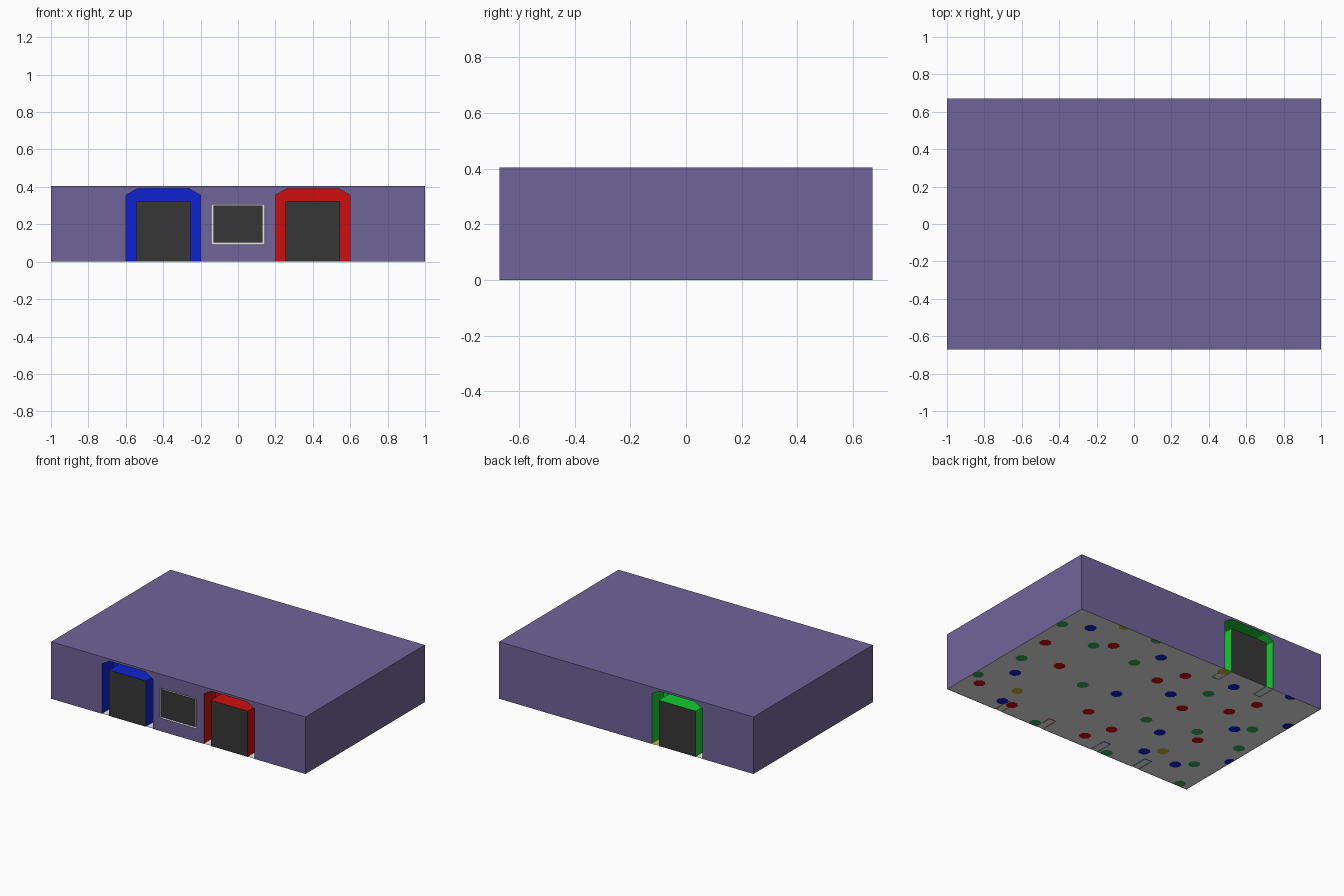
import bpy, math

if "Cube" in bpy.data.objects:
    bpy.data.objects.remove(bpy.data.objects["Cube"])

HX, HY, H = 1.0, 0.67, 0.405      # half width, half depth, height
DEPTH = 0.13                      # how far door frames reach into the room


def mat(name, rgb):
    m = bpy.data.materials.new(name)
    m.diffuse_color = (*rgb, 1)
    m.use_nodes = True
    m.node_tree.nodes["Principled BSDF"].inputs["Base Color"].default_value = m.diffuse_color
    return m


PURPLE = mat("purple wall", (0.16, 0.127, 0.32))
RED = mat("red", (0.62, 0.004, 0.004))
BLUE = mat("blue", (0.004, 0.016, 0.64))
GREEN = mat("green", (0.007, 0.60, 0.03))
MINT = mat("dot green", (0.03, 0.42, 0.10))
YELLOW = mat("dot yellow", (0.55, 0.47, 0.03))
WHITE = mat("white", (0.78, 0.78, 0.78))
DARK = mat("dark opening", (0.037, 0.037, 0.037))


def make(name, verts, faces, material):
    me = bpy.data.meshes.new(name)
    me.from_pydata(verts, [], faces)
    me.materials.append(material)
    ob = bpy.data.objects.new(name, me)
    bpy.context.collection.objects.link(ob)
    return ob


def upright(name, pts, y, material):
    """One flat upright polygon from x, z points."""
    return make(name, [(x, y, z) for x, z in pts], [list(range(len(pts)))], material)


def hollow_frame(name, outer, inner, y0, y1, material, closed=False):
    """Frame open towards the outside: outer side, inner ring, inner side."""
    n = len(outer)
    rows = [(outer, y0), (outer, y1), (inner, y1), (inner, y0)]
    verts = [(x, y, z) for pts, y in rows for x, z in pts]
    faces = []
    for r in range(3):
        for i in range(n if closed else n - 1):
            j = (i + 1) % n
            faces.append((r * n + i, r * n + j, (r + 1) * n + j, (r + 1) * n + i))
    return make(name, verts, faces, material)


# Door outlines, around x = 0
ARCH = [(-.2, 0), (-.2, .355), (-.14, .39), (.14, .39), (.2, .355), (.2, 0)]
HOLE = [(-.145, 0), (-.145, .325), (-.14, .325), (.14, .325), (.145, .325), (.145, 0)]


def shift(pts, dx):
    return [(x + dx, z) for x, z in pts]


def rect(x, z0, z1):
    return [(-x, z0), (x, z0), (x, z1), (-x, z1)]


# Front wall in two mirrored halves, notched for a door and half the window
half = ([(0, 0)] + shift(ARCH, .4) + [(HX, 0), (HX, H), (0, H), (0, .305),
        (.143, .305), (.143, .093), (0, .093)])
upright("front_wall_right", half, -HY, PURPLE)
upright("front_wall_left", [(-x, z) for x, z in reversed(half)], -HY, PURPLE)

# Back wall with one door notch
back = [(-HX, 0)] + shift(ARCH, -.4) + [(HX, 0), (HX, H), (-HX, H)]
upright("back_wall", back[::-1], HY, PURPLE)

# Side walls and ceiling
for name, s in (("right_wall", 1), ("left_wall", -1)):
    make(name, [(s * HX, -s * HY, 0), (s * HX, s * HY, 0), (s * HX, s * HY, H), (s * HX, -s * HY, H)],
         [(0, 1, 2, 3)], PURPLE)
make("ceiling", [(-HX, -HY, H), (HX, -HY, H), (HX, HY, H), (-HX, HY, H)], [(0, 1, 2, 3)], PURPLE)

# Doors: hollow frame reaching inward and a dark panel in the wall plane
for name, x, side, m in (("blue_door", -.4, -1, BLUE), ("red_door", .4, -1, RED),
                         ("green_door", -.4, 1, GREEN)):
    hollow_frame(name + "_frame", shift(ARCH, x), shift(HOLE, x),
                 side * HY, side * (HY - DEPTH), m)
    panel = shift([HOLE[0], HOLE[5], HOLE[4], HOLE[1]], x)
    upright(name + "_panel", panel if side < 0 else panel[::-1], side * HY, DARK)

# Window
hollow_frame("window_frame", rect(.143, .093, .305), rect(.132, .103, .3),
             -HY, -HY + .03, WHITE, closed=True)
upright("window_panel", rect(.132, .103, .3), -HY, DARK)

# Floor
FZ = .002
make("floor", [(-HX, -HY, FZ), (HX, -HY, FZ), (HX, HY, FZ), (-HX, HY, FZ)], [(0, 1, 2, 3)], WHITE)

# Coloured floor dots, trimmed at the floor edges
DOTS = {
    "green": (MINT, [(.97, .44), (.64, .36), (.89, -.06), (.97, -.40), (.30, .36), (.37, -.07),
                     (-.32, .36), (-.23, -.15), (-.58, -.06), (-.83, .19), (-.92, -.05),
                     (-.83, -.39), (-.31, -.64), (.29, -.64), (-.92, -.64), (.37, .67)]),
    "blue": (BLUE, [(.80, .52), (.80, -.23), (.21, .52), (-.14, .20), (.13, -.02), (-.39, .53),
                    (-.74, .12), (-.40, -.22), (-.48, -.47), (-.74, -.47), (-.99, -.22),
                    (-.98, .37), (-.75, .67), (.63, -.56)]),
    "red": (RED, [(.90, .19), (.54, .44), (.64, .02), (-.06, .44), (.04, .28), (.89, -.48),
                  (.55, -.56), (-.31, .11), (.12, -.31), (-.57, .27), (-.65, .45),
                  (-.06, -.56), (-.14, -.39), (-.65, -.14)]),
    "yellow": (YELLOW, [(.64, -.40), (-.57, -.39), (.64, .67), (-.21, .64)]),
}
N, R = 8, .04
for colour, (m, centres) in DOTS.items():
    verts, faces = [], []
    for cx, cy in centres:
        for z in (0, 2 * FZ):         # a face under and over the floor
            b = len(verts)
            for k in range(N):
                a = 2 * math.pi * (k + .5) / N
                verts.append((max(-HX, min(HX, cx + R * math.cos(a))),
                              max(-HY, min(HY, cy + R * math.sin(a))), z))
            ring = list(range(b, b + N))
            faces.append(ring if z else ring[::-1])
    make(colour + "_floor_dots", verts, faces, m)
